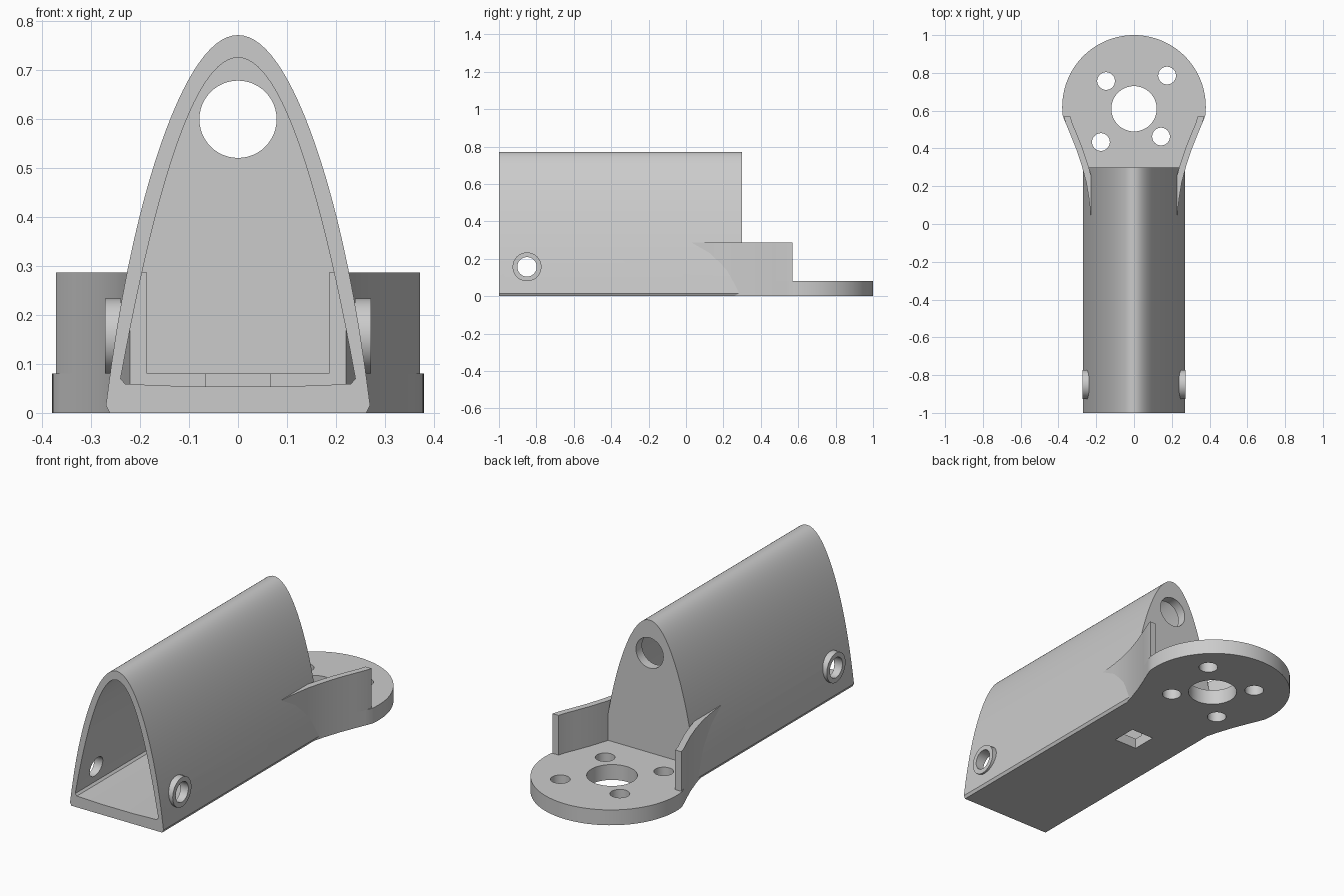
import bpy, bmesh, math
from mathutils import Vector

cube = bpy.data.objects.get("Cube")
if cube:
    bpy.data.objects.remove(cube, do_unlink=True)

grey = bpy.data.materials.new("light_grey")
grey.use_nodes = True
colour = (0.6, 0.6, 0.6, 1)
grey.diffuse_color = colour
grey.node_tree.nodes["Principled BSDF"].inputs["Base Color"].default_value = colour


def prism(name, outline, axis, lo, hi):
    """Extrude a 2D outline along an axis between lo and hi."""
    place = {"x": lambda a, b: (lo, a, b),
             "y": lambda a, b: (a, lo, b),
             "z": lambda a, b: (a, b, lo)}[axis]
    move = Vector([hi - lo if axis == c else 0 for c in "xyz"])
    bm = bmesh.new()
    face = bm.faces.new([bm.verts.new(place(a, b)) for a, b in outline])
    ext = bmesh.ops.extrude_face_region(bm, geom=[face])
    verts = [v for v in ext["geom"] if isinstance(v, bmesh.types.BMVert)]
    bmesh.ops.translate(bm, verts=verts, vec=move)
    bmesh.ops.recalc_face_normals(bm, faces=bm.faces)
    mesh = bpy.data.meshes.new(name)
    bm.to_mesh(mesh)
    bm.free()
    mesh.materials.append(grey)
    obj = bpy.data.objects.new(name, mesh)
    bpy.context.collection.objects.link(obj)
    return obj


def circle(a, b, r, n=48):
    return [(a + r * math.cos(math.tau * i / n), b + r * math.sin(math.tau * i / n))
            for i in range(n)]


def activate(obj):
    bpy.ops.object.select_all(action="DESELECT")
    obj.select_set(True)
    bpy.context.view_layer.objects.active = obj


def cut(obj, *cutters):
    """Subtract each cutter, then remove it."""
    activate(obj)
    for c in cutters:
        c.hide_render = True
        mod = obj.modifiers.new("cut", "BOOLEAN")
        mod.operation, mod.solver, mod.object = "DIFFERENCE", "EXACT", c
        bpy.ops.object.modifier_apply(modifier=mod.name)
        bpy.data.objects.remove(c, do_unlink=True)


def arch(half, height, corner):
    """Closed arch section: curve over the top, then mirrored lower corners."""
    n = 48
    xs = [half * (1 - 2 * i / n) for i in range(n + 1)]
    lower = [(-x, z) for x, z in corner] + [(x, z) for x, z in reversed(corner)]
    return [(x, height(abs(x))) for x in xs] + lower


def boss_hole():
    return prism("boss_hole", circle(-0.85, 0.157, 0.052), "x", -0.5, 0.5)


def slot():
    return prism("slot", [(-0.066, -0.066), (0.066, -0.066), (0.066, 0.066), (-0.066, 0.066)],
                 "z", -0.1, 0.2)


# Arched shell, hollow from the front, closed by a wall with a round hole
outer = arch(0.27, lambda x: 0.772 - 8.9 * x**2 - 0.108 * (x / 0.27)**8, [(0.262, 0)])
inner = arch(0.24, lambda x: 0.726 - 11.4 * x**2, [(0.23, 0.059), (0.1, 0.054)])
shell = prism("arched_shell", outer, "y", -1, 0.3)
cut(shell,
    prism("cavity", inner, "y", -1.1, 0.25),
    prism("wall_hole", circle(0, 0.6, 0.079), "y", 0.1, 0.5),
    boss_hole(), slot())

# Round mounting plate with a flared neck running into the shell
neck = [(0.221, -0.02), (0.228, 0.04), (0.238, 0.13), (0.253, 0.22), (0.277, 0.31),
        (0.307, 0.40), (0.337, 0.475), (0.362, 0.535)]
start = -0.13
arc = [(0.38 * math.cos(a), 0.62 + 0.38 * math.sin(a))
       for a in (start + (math.pi - 2 * start) * i / 64 for i in range(65))]
plate = prism("mounting_plate", neck + arc + [(-x, y) for x, y in reversed(neck)], "z", 0, 0.08)
bolts = [(-0.148, 0.757), (0.175, 0.786), (0.143, 0.463), (-0.175, 0.434)]
cut(plate, slot(),
    prism("centre_hole", circle(0, 0.61, 0.12, 64), "z", -0.1, 0.2),
    *[prism("bolt_hole", circle(x, y, 0.047, 32), "z", -0.1, 0.2) for x, y in bolts])

# Side fins along the neck, and bosses around the side holes
parts = [shell, plate]
edge = neck + [(0.372, 0.57)]
for side, s in (("left", 1), ("right", -1)):
    outline = [(s * x, y) for x, y in edge] + [(s * (x - 0.035), y) for x, y in reversed(edge)]
    parts.append(prism(side + "_fin", outline, "z", 0.07, 0.287))
    boss = prism(side + "_boss", circle(-0.85, 0.157, 0.077), "x", s * 0.239, s * 0.272)
    cut(boss, boss_hole())
    parts.append(boss)

for obj in parts:
    activate(obj)
    bpy.ops.object.shade_smooth_by_angle(angle=math.radians(30))
